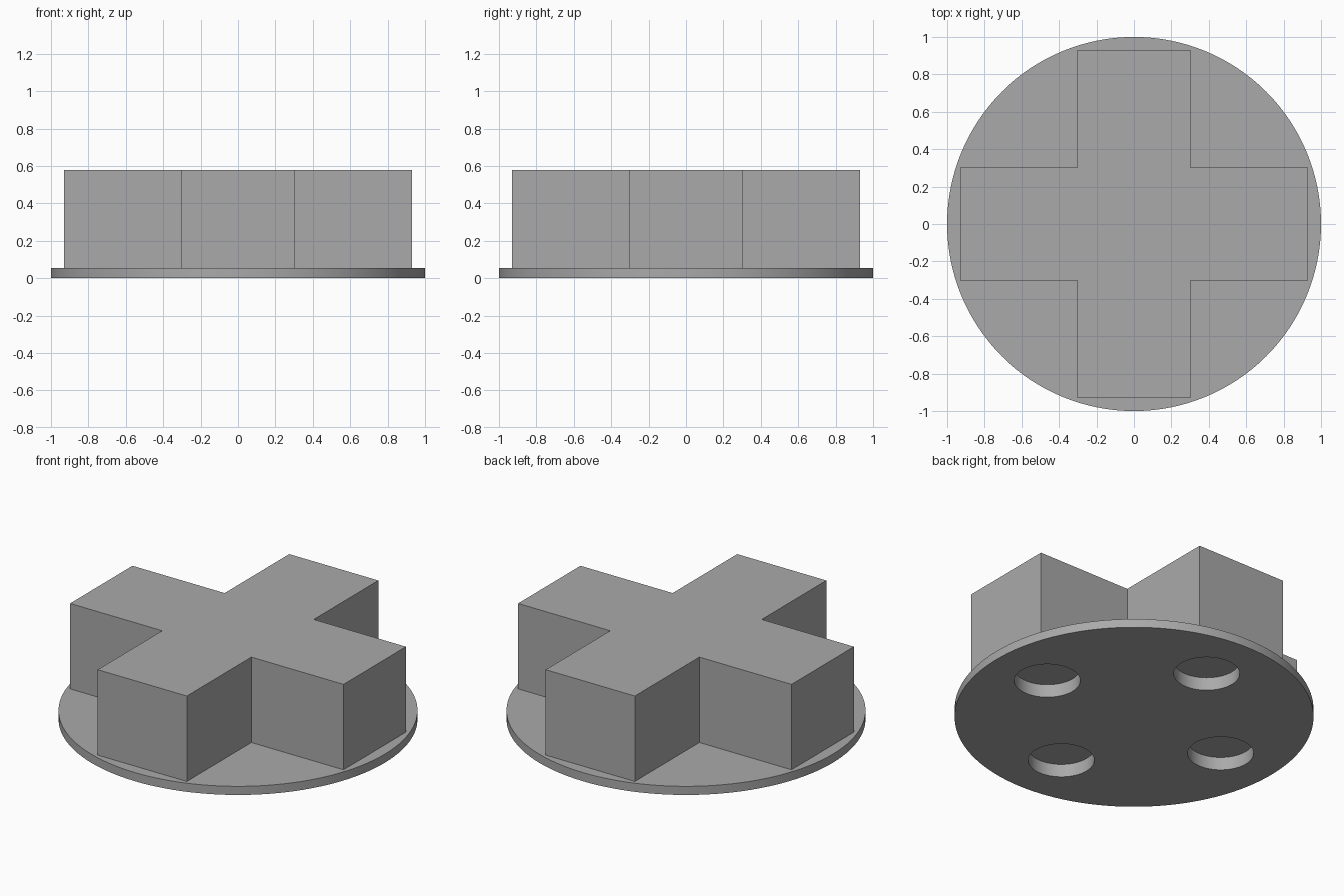
import bpy
import bmesh
import math

default = bpy.data.objects.get("Cube")
if default:
    bpy.data.objects.remove(default, do_unlink=True)

PLATE_TOP, TOP = 0.053, 0.578
ARM, HALF = 0.93, 0.303
HOLE_RADIUS, HOLE_DEPTH, HOLE_OFFSET = 0.184, 0.08, 0.63

grey = bpy.data.materials.new("plain grey")
grey.use_nodes = True
colour = (0.4, 0.4, 0.4, 1)
grey.diffuse_color = colour
grey.node_tree.nodes["Principled BSDF"].inputs["Base Color"].default_value = colour


def prism(name, outline, bottom, top):
    """Extrude a flat outline into a solid."""
    bm = bmesh.new()
    face = bm.faces.new([bm.verts.new((x, y, bottom)) for x, y in outline])
    extruded = bmesh.ops.extrude_face_region(bm, geom=[face])["geom"]
    verts = [v for v in extruded if isinstance(v, bmesh.types.BMVert)]
    bmesh.ops.translate(bm, vec=(0, 0, top - bottom), verts=verts)
    bmesh.ops.recalc_face_normals(bm, faces=bm.faces)
    mesh = bpy.data.meshes.new(name)
    bm.to_mesh(mesh)
    bm.free()
    mesh.materials.append(grey)
    obj = bpy.data.objects.new(name, mesh)
    bpy.context.collection.objects.link(obj)
    return obj


def circle(radius, count, cx=0, cy=0):
    steps = [2 * math.pi * i / count for i in range(count)]
    return [(cx + radius * math.cos(a), cy + radius * math.sin(a)) for a in steps]


def combine(target, other, operation):
    """Apply a boolean and discard the helper."""
    mod = target.modifiers.new(operation.lower(), "BOOLEAN")
    mod.operation = operation
    mod.solver = "EXACT"
    mod.object = other
    bpy.context.view_layer.objects.active = target
    bpy.ops.object.modifier_apply(modifier=mod.name)
    bpy.data.objects.remove(other, do_unlink=True)


# Round base plate
body = prism("cross_on_round_base", circle(1, 128), 0, PLATE_TOP)

# Cross block: one corner of the outline turned through four quarters
cross_outline = []
for quarter in range(4):
    for x, y in [(ARM, -HALF), (ARM, HALF), (HALF, HALF)]:
        for _ in range(quarter):
            x, y = -y, x
        cross_outline.append((x, y))
combine(body, prism("cross_block", cross_outline, PLATE_TOP / 2, TOP), "UNION")

# Blind round socket under each arm
for quarter in range(4):
    angle = quarter * math.pi / 2
    cx, cy = HOLE_OFFSET * math.cos(angle), HOLE_OFFSET * math.sin(angle)
    cutter = prism("socket_cutter", circle(HOLE_RADIUS, 64, cx, cy), -0.1, HOLE_DEPTH)
    combine(body, cutter, "DIFFERENCE")

# Smooth round walls with crisp edges
bpy.ops.object.select_all(action="DESELECT")
body.select_set(True)
bpy.context.view_layer.objects.active = body
bpy.ops.object.shade_smooth_by_angle(angle=math.radians(30))
